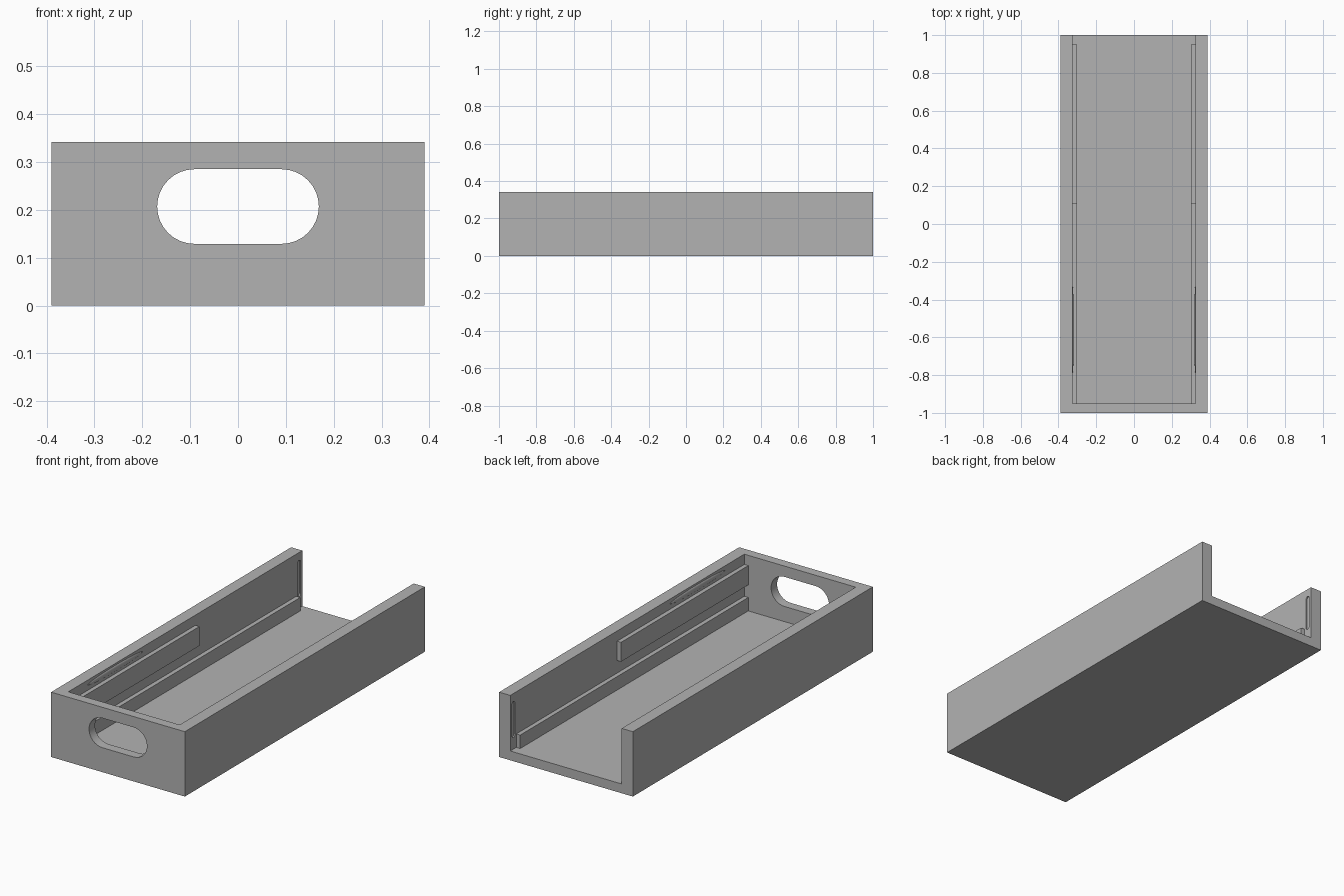
import bpy, bmesh, math
from mathutils import Vector

cube = bpy.data.objects.get("Cube")
if cube:
    bpy.data.objects.remove(cube, do_unlink=True)

HALF_W, HALF_L, HEIGHT = 0.39, 1.0, 0.342
INNER_W, FRONT_IN, FLOOR = 0.325, -0.95, 0.049

grey = bpy.data.materials.new("plain grey")
grey.use_nodes = True
grey.diffuse_color = (0.45, 0.45, 0.45, 1)
grey.node_tree.nodes["Principled BSDF"].inputs["Base Color"].default_value = grey.diffuse_color


def add_object(name, bm):
    bmesh.ops.recalc_face_normals(bm, faces=bm.faces)
    mesh = bpy.data.meshes.new(name)
    bm.to_mesh(mesh)
    bm.free()
    mesh.materials.append(grey)
    obj = bpy.data.objects.new(name, mesh)
    bpy.context.collection.objects.link(obj)
    return obj


def box(name, low, high):
    low, high = Vector(low), Vector(high)
    bm = bmesh.new()
    bmesh.ops.create_cube(bm, size=1)
    bmesh.ops.scale(bm, vec=high - low, verts=bm.verts)
    bmesh.ops.translate(bm, vec=(low + high) / 2, verts=bm.verts)
    return add_object(name, bm)


def slot(name, centre, along, across, normal, half_straight, radius, depth):
    """Stadium-shaped prism, centred on its own depth."""
    centre, along, across, normal = map(Vector, (centre, along, across, normal))
    bm = bmesh.new()
    verts, steps = [], 16
    for end in (0, 1):
        for i in range(steps + 1):
            a = math.pi * (end + i / steps) - math.pi / 2
            u = radius * math.cos(a) + half_straight * (1 - 2 * end)
            verts.append(bm.verts.new(
                centre + along * u + across * radius * math.sin(a) - normal * depth / 2))
    face = bm.faces.new(verts)
    top = bmesh.ops.extrude_face_region(bm, geom=[face])["geom"]
    bmesh.ops.translate(bm, vec=normal * depth,
                        verts=[v for v in top if isinstance(v, bmesh.types.BMVert)])
    return add_object(name, bm)


def cut(target, cutter):
    mod = target.modifiers.new("cut", 'BOOLEAN')
    mod.operation, mod.solver, mod.object = 'DIFFERENCE', 'EXACT', cutter
    bpy.context.view_layer.objects.active = target
    bpy.ops.object.modifier_apply(modifier=mod.name)
    bpy.data.objects.remove(cutter, do_unlink=True)


# Tray: open at the top and the back
tray = box("tray", (-HALF_W, -HALF_L, 0), (HALF_W, HALF_L, HEIGHT))
cut(tray, box("cavity_cutter", (-INNER_W, FRONT_IN, FLOOR), (INNER_W, 1.2, 0.6)))

# Finger opening in the front wall
cut(tray, slot("opening_cutter", (0, -0.975, 0.207), (1, 0, 0), (0, 0, 1), (0, 1, 0),
               0.091, 0.078, 0.2))

for side, label in ((1, "left"), (-1, "right")):
    # Shallow upright groove by the open end
    cut(tray, slot("groove_cutter", (side * INNER_W, 0.973, 0.205), (0, 0, 1), (0, 1, 0),
                   (1, 0, 0), 0.083, 0.012, 0.014))

    # Lower and upper guide rails
    rails = (("lower", 0.95, FLOOR, 0.12), ("upper", 0.11, 0.186, 0.288))
    for level, back, bottom, top in rails:
        xs = sorted((side * 0.302, side * INNER_W))
        box(f"{label}_{level}_rail", (xs[0], FRONT_IN, bottom), (xs[1], back, top))

    # Long, low bump near the rim
    bm = bmesh.new()
    bmesh.ops.create_uvsphere(bm, u_segments=24, v_segments=12, radius=1)
    bmesh.ops.scale(bm, vec=(0.006, 0.23, 0.015), verts=bm.verts)
    bmesh.ops.translate(bm, vec=(side * INNER_W, -0.56, 0.317), verts=bm.verts)
    bump = add_object(f"{label}_catch_bump", bm)
    for poly in bump.data.polygons:
        poly.use_smooth = True

# Smooth the curved walls of the cuts, keep the edges sharp
bpy.ops.object.select_all(action='DESELECT')
tray.select_set(True)
bpy.context.view_layer.objects.active = tray
bpy.ops.object.shade_smooth_by_angle(angle=math.radians(30))
